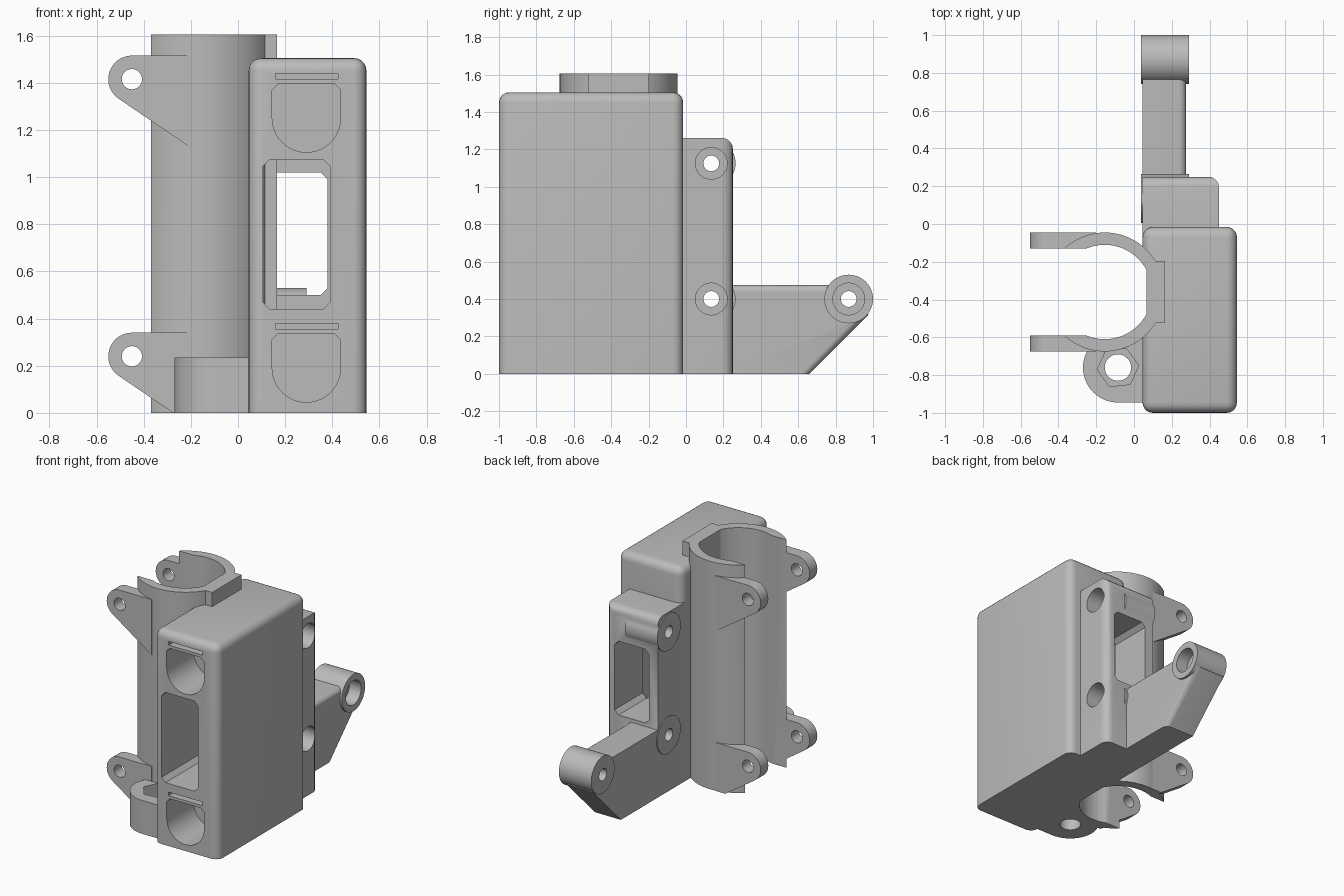
import bpy, bmesh
from math import cos, sin, pi, radians, acos

if "Cube" in bpy.data.objects:
    bpy.data.objects.remove(bpy.data.objects["Cube"], do_unlink=True)

grey = bpy.data.materials.new("plain grey")
grey.use_nodes = True
grey.diffuse_color = (0.5, 0.5, 0.5, 1)
grey.node_tree.nodes["Principled BSDF"].inputs["Base Color"].default_value = (0.5, 0.5, 0.5, 1)


def arc(cx, cy, r, start=0, end=360, n=48):
    """Points on an arc in degrees; a full turn leaves out the repeated point."""
    steps = n if abs(end - start) == 360 else n - 1
    angles = [radians(start + (end - start) * i / steps) for i in range(n)]
    return [(cx + r * cos(a), cy + r * sin(a)) for a in angles]


def rect(a0, a1, b0, b1, c=0):
    """Rectangle with optional corner chamfers."""
    if not c:
        return [(a0, b0), (a1, b0), (a1, b1), (a0, b1)]
    return [(a0 + c, b0), (a1 - c, b0), (a1, b0 + c), (a1, b1 - c),
            (a1 - c, b1), (a0 + c, b1), (a0, b1 - c), (a0, b0 + c)]


def prism(name, axis, pts, lo, hi, bevel=0, rounded=None):
    """Extrude a profile along an axis; bevel the edges picked by a rule."""
    place = {"x": lambda a, b, t: (t, a, b),
             "y": lambda a, b, t: (a, t, b),
             "z": lambda a, b, t: (a, b, t)}[axis]
    bm = bmesh.new()
    ends = [[bm.verts.new(place(a, b, t)) for a, b in pts] for t in (lo, hi)]
    for end in ends:
        bm.faces.new(end)
    n = len(pts)
    for i in range(n):
        j = (i + 1) % n
        bm.faces.new((ends[0][i], ends[0][j], ends[1][j], ends[1][i]))
    bmesh.ops.recalc_face_normals(bm, faces=bm.faces)
    if bevel:
        edges = [e for e in bm.edges if rounded(*[v.co for v in e.verts])]
        bmesh.ops.bevel(bm, geom=edges, offset=bevel, segments=5, profile=0.5, affect="EDGES")
    mesh = bpy.data.meshes.new(name)
    bm.to_mesh(mesh)
    bm.free()
    mesh.materials.append(grey)
    obj = bpy.data.objects.new(name, mesh)
    bpy.context.collection.objects.link(obj)
    return obj


def combine(obj, tools, operation="DIFFERENCE"):
    """Apply booleans and remove the tools."""
    bpy.context.view_layer.objects.active = obj
    for tool in tools:
        mod = obj.modifiers.new("shape", "BOOLEAN")
        mod.operation, mod.solver, mod.object = operation, "EXACT", tool
        bpy.ops.object.modifier_apply(modifier=mod.name)
        bpy.data.objects.remove(tool, do_unlink=True)


def off_floor(p, q):
    return max(p.z, q.z) > 0.01


# Tube clamp layout
TX, TY, OUTER, BORE, FLAT = -0.155, -0.36, 0.315, 0.25, 0.065


def bore():
    a = math_flat
    return prism("bore_cutter", "z", arc(TX, TY, BORE, a, 360 - a, 56), -0.5, 2)


math_flat = acos((FLAT - TX) / BORE) * 180 / pi

# Main housing
housing = prism("housing", "z", rect(0.045, 0.545, -1, -0.015), 0, 1.505, 0.055, off_floor)
cuts = [bore(), prism("window_cutter", "y", rect(0.105, 0.39, 0.44, 1.075, 0.03), -1.5, -0.06),
        prism("window_back_cutter", "y", rect(0.113, 0.38, 0.5, 1.02, 0.03), -0.2, 0.5)]
for z in (0.19, 1.25):
    # Round-bottomed pocket with a thin slit above it
    pocket = arc(0.29, z, 0.145, 180, 360, 24) + [
        (0.435, z + 0.12), (0.41, z + 0.145), (0.17, z + 0.145), (0.145, z + 0.12)]
    cuts.append(prism("pocket_cutter", "y", pocket, -1.5, -0.7))
    cuts.append(prism("slit_cutter", "y", rect(0.16, 0.425, z + 0.165, z + 0.19), -1.5, -0.9))
combine(housing, cuts)

# Rear block with two screw bosses
block = prism("rear_block", "x", rect(-0.06, 0.25, 0, 1.26), 0.045, 0.45, 0.055,
              lambda p, q: off_floor(p, q) and min(p.y, q.y) > 0 and max(p.x, q.x) > 0.1
              or min(p.y, q.y) > 0 and min(p.z, q.z) > 1)
SCREWS = (0.40, 1.125)
combine(block, [prism("boss", "x", arc(0.135, z, 0.13), 0.038, 0.29) for z in SCREWS], "UNION")
cuts = [prism("window_cutter", "y", rect(0.113, 0.38, 0.5, 1.02, 0.03), -0.5, 0.5)]
for z in SCREWS:
    cuts.append(prism("screw_cutter", "x", arc(0.135, z, 0.042, n=32), -0.2, 0.8))
    cuts.append(prism("head_cutter", "x", arc(0.135, z, 0.085, n=40), 0.2, 0.8))
combine(block, cuts)

# Rear arm with a pivot barrel
arm = prism("rear_arm", "x", [(0.2, 0), (0.66, 0), (0.975, 0.315), (0.87, 0.475), (0.2, 0.475)],
            0.045, 0.275, 0.035,
            lambda p, q: max(p.x, q.x) > 0.1 and min(p.x, q.x) > 0.1
            and off_floor(p, q) and max(p.y, q.y) > 0.3)
combine(arm, [prism("barrel", "x", arc(0.87, 0.4, 0.13), 0.038, 0.29)], "UNION")
combine(arm, [prism("pivot_cutter", "x", arc(0.87, 0.4, 0.042, n=32), -0.2, 0.8),
              prism("pivot_head_cutter", "x", arc(0.87, 0.4, 0.085, n=40), 0.2, 0.8),
              prism("boss_clearance", "x", arc(0.135, 0.4, 0.12), -0.2, 0.8)])

# Open tube clamp with backing plate and four lugs
clamp = prism("tube_clamp", "z", arc(TX, TY, OUTER, n=72), 0, 1.605)
parts = [prism("backing_plate", "z", rect(0, 0.165, TY - 0.163, TY + 0.163), 0, 1.605)]
cuts = [bore(), prism("mouth_cutter", "z", rect(-1, TX, TY - 0.23, TY + 0.23), -0.5, 2),
        prism("floor_cutter", "z", rect(-1, 1, -1, 1), -0.5, 0)]
for z in (0.24, 1.415):
    lug = [(-0.2, z + 0.1)] + arc(-0.45, z, 0.1, 90, 235.8, 24) + [(-0.2, z - 0.291)]
    for y in (TY - OUTER, TY + 0.225):
        parts.append(prism("lug", "y", lug, y, y + 0.09))
    cuts.append(prism("lug_hole_cutter", "y", arc(-0.45, z, 0.043, n=32), -1, 0.5))
combine(clamp, parts, "UNION")
combine(clamp, cuts)

# Nut boss beside the housing
NX, NY = -0.085, -0.76
nut_boss = prism("nut_boss", "z", [(0.1, NY - 0.185)] + arc(NX, NY, 0.185, 270, 130, 32)
                 + [(-0.17, -0.6), (0.1, -0.5)], 0, 0.235)
combine(nut_boss, [bore(),
                   prism("bolt_cutter", "z", arc(NX, NY, 0.07, n=32), -0.5, 1),
                   prism("nut_cutter", "z", arc(NX, NY, 0.11, 6, 366, 6), 0.12, 1)])

# Smooth the curved faces and keep the edges crisp
for obj in (housing, block, arm, clamp, nut_boss):
    bpy.ops.object.select_all(action="DESELECT")
    obj.select_set(True)
    bpy.context.view_layer.objects.active = obj
    bpy.ops.object.shade_smooth_by_angle(angle=radians(30))
